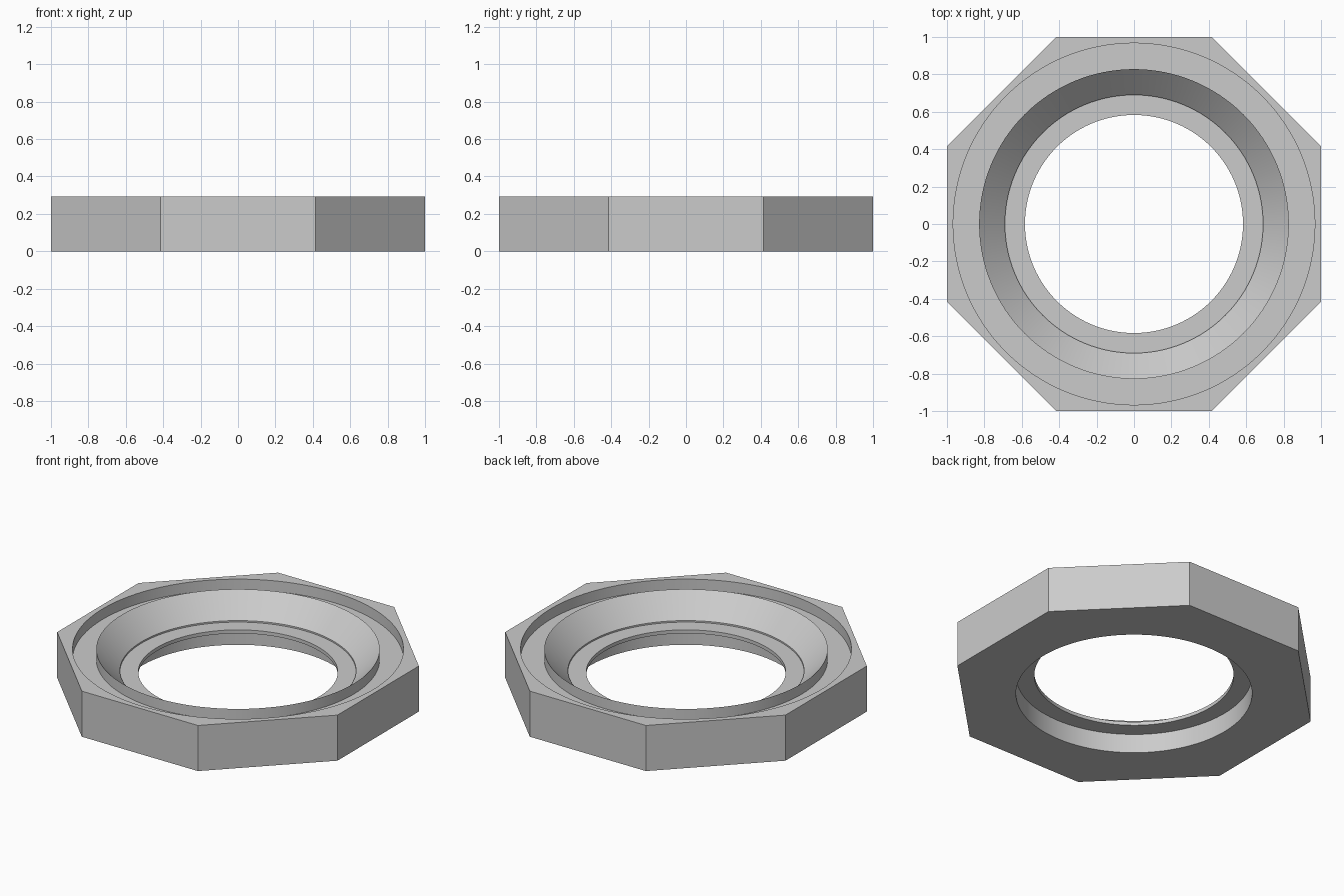
import bpy, bmesh, math

if "Cube" in bpy.data.objects:
    bpy.data.objects.remove(bpy.data.objects["Cube"])

SEGMENTS = 128          # divisible by 16 so the octagon corners land on a segment
HEIGHT = 0.294

grey = bpy.data.materials.new("light_grey")
grey.diffuse_color = (0.6, 0.6, 0.6, 1)
grey.use_nodes = True
grey.node_tree.nodes["Principled BSDF"].inputs["Base Color"].default_value = grey.diffuse_color

# Cross-section (radius, z); a radius of None follows the octagonal outline
PROFILE = [
    (None, 0.0), (None, HEIGHT),        # outer flats
    (0.967, HEIGHT), (0.967, 0.226),    # groove outer wall
    (0.828, 0.226), (0.828, HEIGHT),    # groove floor and sharp ridge
    (0.69, 0.156), (0.69, 0.146),       # funnel and small step
    (0.583, 0.146), (0.583, 0.123),     # thin inner lip
    (0.69, 0.123), (0.69, 0.0),         # recess underneath
]


def octagon_radius(angle):
    """Distance to an octagon with apothem 1 and flats on the axes."""
    step = math.pi / 4
    return 1 / math.cos((angle + step / 2) % step - step / 2)


def sweep(name, profile):
    """Turn a closed cross-section around z."""
    bm = bmesh.new()
    rings = []
    for radius, z in profile:
        ring = []
        for i in range(SEGMENTS):
            a = math.tau * i / SEGMENTS
            r = octagon_radius(a) if radius is None else radius
            ring.append(bm.verts.new((r * math.cos(a), r * math.sin(a), z)))
        rings.append(ring)
    for k, low in enumerate(rings):
        high = rings[(k + 1) % len(rings)]
        for i in range(SEGMENTS):
            j = (i + 1) % SEGMENTS
            bm.faces.new((low[i], low[j], high[j], high[i]))
    bmesh.ops.recalc_face_normals(bm, faces=bm.faces)
    mesh = bpy.data.meshes.new(name)
    bm.to_mesh(mesh)
    bm.free()
    mesh.materials.append(grey)
    obj = bpy.data.objects.new(name, mesh)
    bpy.context.collection.objects.link(obj)
    return obj


# Octagonal ring with groove, funnel and lip
ring = sweep("octagonal_ring", PROFILE)
bpy.context.view_layer.objects.active = ring
ring.select_set(True)
bpy.ops.object.shade_smooth_by_angle(angle=math.radians(30))
